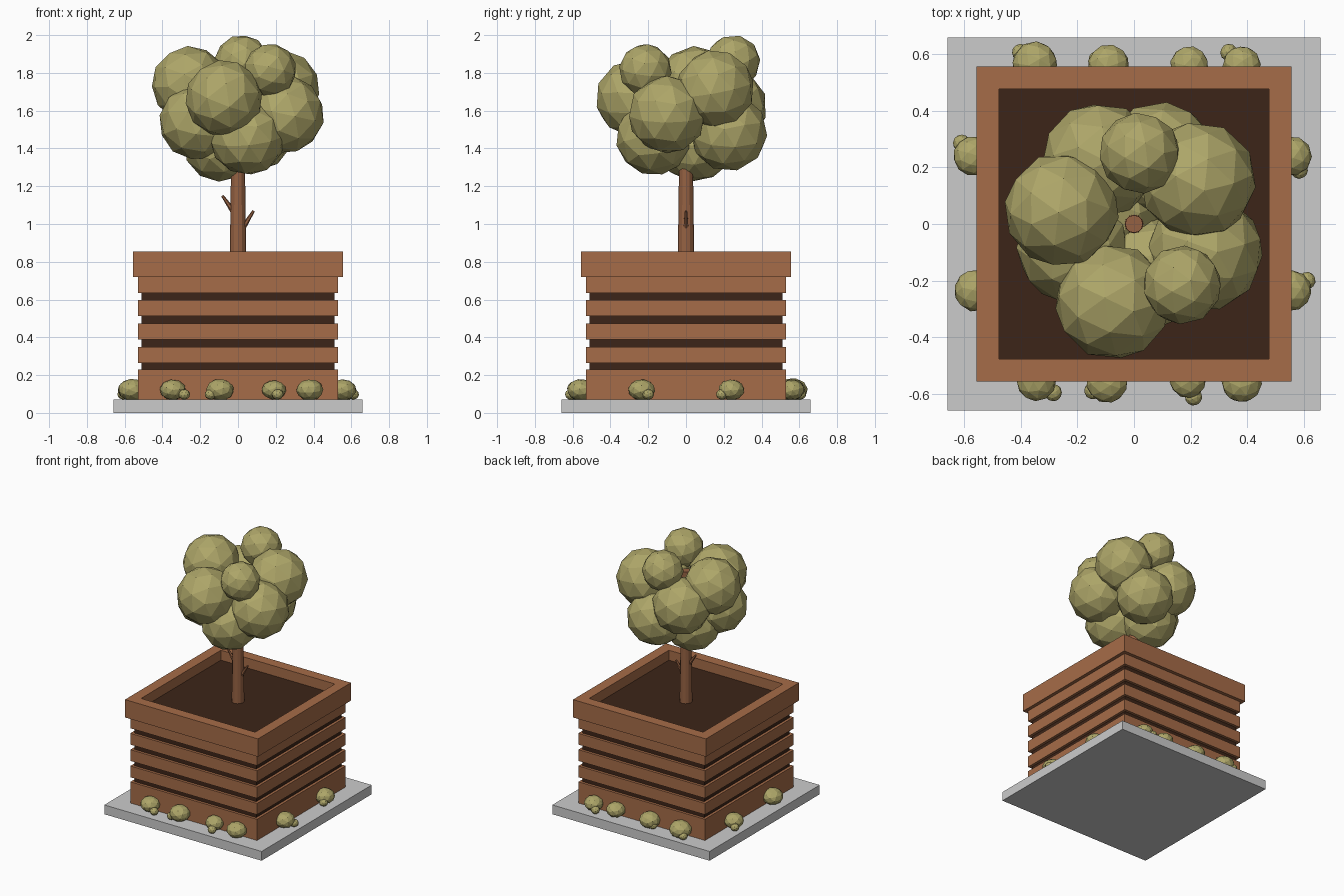
import bpy, bmesh, math, random
from mathutils import Vector, Matrix, Euler

if "Cube" in bpy.data.objects:
    bpy.data.objects.remove(bpy.data.objects["Cube"])

random.seed(4)


def material(name, rgb):
    m = bpy.data.materials.new(name)
    m.diffuse_color = (*rgb, 1)
    m.use_nodes = True
    m.node_tree.nodes["Principled BSDF"].inputs["Base Color"].default_value = m.diffuse_color
    return m


WOOD = material("wood", (0.38, 0.15, 0.065))
BARK = material("bark", (0.30, 0.12, 0.055))
SOIL = material("soil", (0.046, 0.018, 0.009))
LEAF = material("leaf", (0.42, 0.38, 0.14))


def finish(name, bm, mat=None):
    me = bpy.data.meshes.new(name)
    bm.to_mesh(me)
    bm.free()
    ob = bpy.data.objects.new(name, me)
    bpy.context.collection.objects.link(ob)
    if mat:
        me.materials.append(mat)
    return ob


def block(name, half, z0, z1, mat=None):
    bm = bmesh.new()
    bmesh.ops.create_cube(bm, size=1, matrix=Matrix.Translation((0, 0, (z0 + z1) / 2))
                          @ Matrix.Diagonal((2 * half, 2 * half, z1 - z0, 1)))
    return finish(name, bm, mat)


def frame(name, outer, inner, z0, z1, mat):
    """Square ring, built from four corner profiles."""
    bm = bmesh.new()
    profile = [(outer, z0), (outer, z1), (inner, z1), (inner, z0)]
    rings = [[bm.verts.new((sx * r, sy * r, z)) for r, z in profile]
             for sx, sy in ((1, 1), (-1, 1), (-1, -1), (1, -1))]
    for i in range(4):
        a, b = rings[i], rings[(i + 1) % 4]
        for j in range(4):
            k = (j + 1) % 4
            bm.faces.new((a[j], b[j], b[k], a[k]))
    bmesh.ops.recalc_face_normals(bm, faces=bm.faces)
    return finish(name, bm, mat)


def add_ball(bm, pos, r, squash=1.0, subdiv=2):
    rot = Euler([random.uniform(0, 6.28) for _ in range(3)]).to_matrix().to_4x4()
    bmesh.ops.create_icosphere(bm, subdivisions=subdiv, radius=r,
                               matrix=Matrix.Translation(pos)
                               @ Matrix.Diagonal((1, 1, squash, 1)) @ rot)


def add_limb(bm, p0, p1, r0, r1, sides):
    p0, p1 = Vector(p0), Vector(p1)
    d = p1 - p0
    bmesh.ops.create_cone(bm, cap_ends=True, segments=sides, radius1=r0, radius2=r1,
                          depth=d.length, matrix=Matrix.Translation((p0 + p1) / 2)
                          @ d.to_track_quat('Z', 'Y').to_matrix().to_4x4())


# Paving slab, dark liner with soil surface, planks and rim
block("base_slab", 0.658, 0, 0.07)
block("soil_liner", 0.51, 0.07, 0.72, SOIL)
block("soil", 0.478, 0.72, 0.78, SOIL)
frame("bottom_plank", 0.53, 0.50, 0.07, 0.23, WOOD)
for i in range(4):
    z = 0.265 + i * 0.1235
    frame(f"plank_{i + 1}", 0.53, 0.50, z, z + 0.085, WOOD)
frame("rim", 0.556, 0.477, 0.72, 0.855, WOOD)

# Trunk with two twigs
bm = bmesh.new()
add_limb(bm, (0, 0, 0.77), (0, 0, 1.77), 0.044, 0.031, 12)
finish("trunk", bm, BARK)
bm = bmesh.new()
add_limb(bm, (0.02, 0, 0.97), (0.083, 0, 1.07), 0.016, 0.007, 6)
add_limb(bm, (-0.02, 0, 1.06), (-0.083, 0, 1.15), 0.016, 0.007, 6)
finish("twigs", bm, BARK)

# Crown of faceted leaf balls: x, y, z, radius
crown = [(-0.255, 0.05, 1.74, 0.203), (-0.075, -0.275, 1.665, 0.205),
         (0.17, -0.215, 1.815, 0.14), (0.02, 0.25, 1.858, 0.144),
         (0.225, 0.155, 1.715, 0.208), (0.25, -0.10, 1.58, 0.208),
         (-0.12, 0.225, 1.62, 0.205), (0.09, 0.225, 1.485, 0.207),
         (-0.215, -0.08, 1.54, 0.203), (0.05, -0.17, 1.46, 0.203),
         (-0.09, 0.05, 1.425, 0.203)]
for i, (x, y, z, r) in enumerate(crown):
    bm = bmesh.new()
    add_ball(bm, (x, y, z), r)
    finish(f"leaf_ball_{i + 1}", bm, LEAF)

# Small shrubs around the box: x, y, radius, then offset of a side lump
shrubs = [(-0.345, -0.555, 0.070, 0.06, -0.04), (-0.095, -0.558, 0.074, -0.05, -0.03),
          (0.19, -0.55, 0.065, 0.02, -0.06), (0.38, -0.558, 0.072, 0.0, 0.03),
          (-0.35, 0.565, 0.080, -0.05, 0.04), (-0.09, 0.56, 0.074, -0.04, 0.02),
          (0.195, 0.56, 0.068, 0.0, -0.03), (0.38, 0.56, 0.068, -0.045, 0.045),
          (-0.568, 0.24, 0.070, -0.04, 0.045), (-0.56, -0.235, 0.075, 0.03, 0.0),
          (0.558, 0.24, 0.070, 0.025, -0.05), (0.555, -0.235, 0.072, 0.055, 0.035)]
for i, (x, y, r, dx, dy) in enumerate(shrubs):
    bm = bmesh.new()
    add_ball(bm, (x, y, 0.122), r, 0.78)
    add_ball(bm, (x + dx, y + dy, 0.098), 0.031, 0.9, 2)
    finish(f"shrub_{i + 1}", bm, LEAF)
